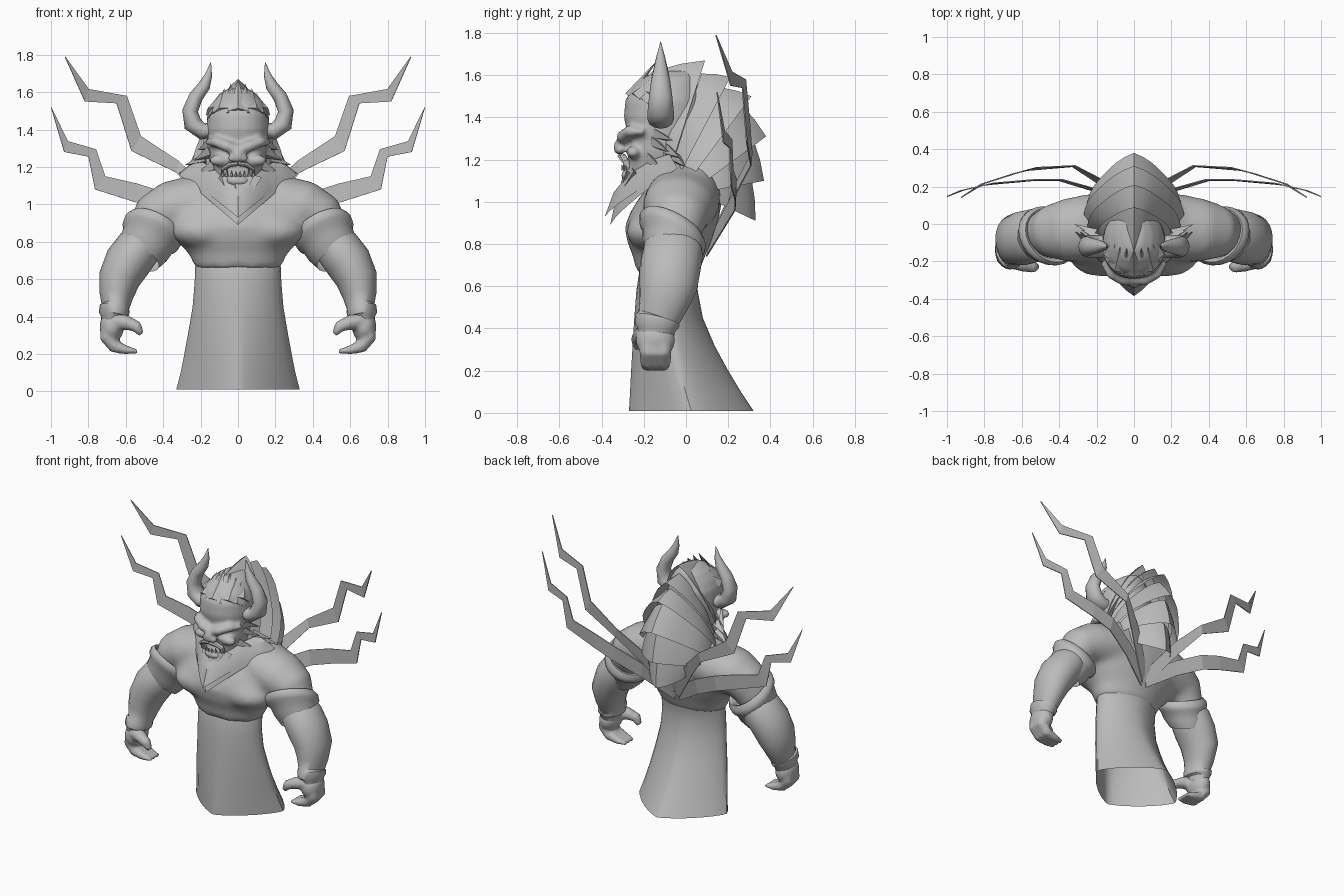
import bpy, bmesh, math
from mathutils import Vector as V, Matrix

GREY = bpy.data.materials.new("stone_grey")
GREY.diffuse_color = (0.5, 0.5, 0.5, 1)


def finish(name, bm, angle=40, mirror=False):
    bmesh.ops.recalc_face_normals(bm, faces=bm.faces)
    me = bpy.data.meshes.new(name)
    bm.to_mesh(me)
    bm.free()
    me.materials.append(GREY)
    ob = bpy.data.objects.new(name, me)
    bpy.context.collection.objects.link(ob)
    bpy.ops.object.select_all(action='DESELECT')
    ob.select_set(True)
    bpy.context.view_layer.objects.active = ob
    if angle:
        bpy.ops.object.shade_smooth_by_angle(angle=math.radians(angle))
    if mirror:
        ob.modifiers.new("mirror", 'MIRROR').use_mirror_merge = False
    return ob


def loft(bm, rings, closed=True, cap=True):
    vs = [[bm.verts.new(p) for p in r] for r in rings]
    n = len(vs[0])
    for a, b in zip(vs, vs[1:]):
        for i in range(n if closed else n - 1):
            j = (i + 1) % n
            bm.faces.new((a[i], a[j], b[j], b[i]))
    if cap and closed:
        bm.faces.new(vs[0][::-1])
        bm.faces.new(vs[-1])


def level(z, hx, front, back, power=2.2, n=28):
    # horizontal superellipse ring
    pts = []
    for k in range(n):
        a = 2 * math.pi * k / n
        c, s = math.cos(a), math.sin(a)
        pts.append(V((hx * math.copysign(abs(c) ** (2 / power), c),
                      (front + back) / 2 + (back - front) / 2 * math.copysign(abs(s) ** (2 / power), s), z)))
    return pts


def tube(bm, pts, n=12):
    # pts: (x, y, z, side radius, depth radius); depth is mostly along y
    P = [V(p[:3]) for p in pts]
    rings = []
    for i, p in enumerate(pts):
        t = (P[min(i + 1, len(P) - 1)] - P[max(i - 1, 0)]).normalized()
        v = (V((0, 1, 0)) - t * t.y).normalized()
        u = v.cross(t)
        rings.append([P[i] + u * p[3] * math.cos(2 * math.pi * k / n) + v * p[4] * math.sin(2 * math.pi * k / n)
                      for k in range(n)])
    loft(bm, rings)


def ball(bm, c, r, n=16):
    m = Matrix.Translation(c) @ Matrix.Diagonal((*r, 1))
    bmesh.ops.create_uvsphere(bm, u_segments=n, v_segments=n * 2 // 3, radius=1, matrix=m)


def spike(bm, base, tip, w, d, out=(0.3, 1, 0.2)):
    # flat four-sided tuft, thin along the outward direction
    b, t = V(base), V(tip)
    ax = (t - b).normalized()
    u = ax.cross(V(out)).normalized()
    v = ax.cross(u)
    ring = [bm.verts.new(b + o) for o in (u * w, v * d, -u * w, -v * d)]
    top = bm.verts.new(t)
    for i in range(4):
        bm.faces.new((ring[i], ring[(i + 1) % 4], top))
    bm.faces.new(ring[::-1])


def melt(ob, size, steps):
    # fuse overlapping volumes into one soft body
    r = ob.modifiers.new("fuse", 'REMESH')
    r.mode, r.voxel_size, r.use_smooth_shade = 'VOXEL', size, True
    s = ob.modifiers.new("soften", 'SMOOTH')
    s.factor, s.iterations = 0.5, steps


# hollow robe, diamond-shaped at the hem and rounder at the waist
bm = bmesh.new()
loft(bm, [level(*r) for r in ((.01, .33, -.27, .32, 1.3), (.1, .307, -.265, .26, 1.35), (.2, .287, -.26, .2, 1.4),
                              (.32, .265, -.253, .135, 1.5), (.45, .243, -.245, .08, 1.6),
                              (.58, .232, -.235, .055, 1.75), (.68, .228, -.22, .06, 1.9), (.74, .22, -.2, .08, 2))],
     True, False)
finish("robe", bm)

# chest, pectorals, shoulders and upper arms
bm = bmesh.new()
loft(bm, [level(*r, 2) for r in ((.66, .23, -.235, .06), (.74, .265, -.25, .09), (.81, .34, -.28, .12),
                                 (.88, .39, -.29, .145), (.94, .42, -.27, .16), (1.0, .42, -.235, .17),
                                 (1.09, .37, -.17, .17), (1.16, .25, -.1, .15), (1.21, .13, -.06, .1))])
for s in (-1, 1):
    ball(bm, (s * .17, -.15, .86), (.19, .135, .1))
    tube(bm, [(s * .1, 0, 1.03, .16, .17), (s * .24, -.02, 1.0, .155, .18), (s * .36, -.035, .975, .15, .17),
              (s * .44, -.04, .93, .135, .145), (s * .485, -.05, .85, .11, .12), (s * .52, -.06, .77, .09, .1)], 20)
melt(finish("chest_and_shoulders", bm), .022, 6)

# forearms with wrist roll
bm = bmesh.new()
tube(bm, [(.49, -.045, .82, .1, .12), (.53, -.06, .77, .122, .143), (.59, -.075, .69, .125, .145),
          (.635, -.085, .6, .112, .138), (.65, -.11, .51, .09, .115), (.655, -.13, .45, .074, .1),
          (.66, -.135, .44, .082, .108), (.665, -.14, .41, .08, .104), (.668, -.14, .395, .066, .09),
          (.67, -.145, .36, .06, .085)], 20)
finish("forearm", bm, 40, True)

# slanted rolled cuffs that taper into the forearms
bm = bmesh.new()
up = V((-.52, .55, 1)).normalized()
e1 = (V((1, 0, 0)) - up * up.x).normalized()
e2 = up.cross(e1)
rings = []
for h, r in ((.03, .12), (-.005, .135), (-.015, .153), (.01, .168), (.045, .164), (.065, .148), (.12, .14), (.18, .118)):
    c = V((.448, -.062, .872)) + V((.46, -.1, -.88)) * h
    rings.append([c + e1 * r * math.cos(a * math.pi / 12) + e2 * r * 1.05 * math.sin(a * math.pi / 12)
                  for a in range(24)])
loft(bm, rings, True, False)
finish("arm_cuff", bm, 60, True)

# hands: palm, curled finger mass, thumb
bm = bmesh.new()
ball(bm, (.675, -.145, .345), (.066, .095, .085))
for y in (-.18, -.145, -.11):
    tube(bm, [(.695, y, .36, .036, .045), (.7, y, .29, .042, .042), (.66, y, .24, .036, .038),
              (.6, y, .222, .025, .034), (.535, y, .213, .01, .02)], 8)
tube(bm, [(.66, -.19, .38, .05, .05), (.59, -.215, .365, .04, .042), (.54, -.23, .345, .032, .034),
          (.517, -.23, .305, .018, .02)], 8)
melt(finish("hand", bm, 40, True), .012, 3)

# head with brow, cheeks, nose and chin
bm = bmesh.new()
loft(bm, [level(*r, 2.2, 24) for r in ((1.08, .1, -.25, .05), (1.15, .13, -.275, .08), (1.24, .155, -.275, .08),
                                       (1.29, .16, -.27, .08), (1.4, .17, -.295, .08), (1.48, .165, -.288, .08),
                                       (1.54, .14, -.255, .06), (1.59, .1, -.2, .05), (1.62, .05, -.14, .03))])
for s in (-1, 1):
    tube(bm, [(s * .0, -.3, 1.29, .025, .025), (s * .06, -.3, 1.31, .03, .03), (s * .12, -.265, 1.335, .028, .03),
              (s * .165, -.2, 1.33, .015, .02)])
    ball(bm, (s * .1, -.25, 1.235), (.055, .035, .03))
    ball(bm, (s * .03, -.31, 1.245), (.025, .025, .02))
ball(bm, (0, -.315, 1.26), (.028, .03, .04))
ball(bm, (0, -.27, 1.125), (.065, .04, .03))
melt(finish("head", bm), .013, 3)

# moustache
bm = bmesh.new()
tube(bm, [(0, -.305, 1.218, .012, .02), (.045, -.3, 1.212, .014, .02), (.08, -.285, 1.19, .011, .018),
          (.09, -.27, 1.16, .003, .004)], 8)
finish("moustache", bm, 40, True)

# teeth and tusks
bm = bmesh.new()
for x, h in ((.012, .03), (.035, .035), (.06, .055), (.08, .035)):
    spike(bm, (x, -.3 + x * .3, 1.15), (x, -.31 + x * .3, 1.15 + h), .01, .01)
finish("teeth", bm, 0, True)

# chin beard
bm = bmesh.new()
spike(bm, (0, -.25, 1.13), (0, -.34, .98), .09, .05)
for s in (-1, 1):
    spike(bm, (s * .07, -.23, 1.14), (s * .05, -.32, 1.03), .06, .04)
finish("chin_beard", bm, 0)

# horns
bm = bmesh.new()
tube(bm, [(.12, -.12, 1.4, .04, .055), (.19, -.12, 1.39, .045, .062), (.242, -.12, 1.43, .05, .062),
          (.256, -.12, 1.5, .042, .055), (.225, -.12, 1.575, .038, .045), (.18, -.12, 1.635, .033, .033),
          (.158, -.12, 1.69, .02, .02), (.145, -.12, 1.76, .001, .001)], 12)
finish("horn", bm, 50, True)

# layered mane: each hood flares out to a pointed rim
def rim(w, yb, zb, yt, zt):
    pts = []
    for k in range(-8, 9):
        a = k / 8 * math.pi / 2
        h = .8 * math.cos(a) + .2 * max(0, 1 - abs(a) / .7)
        pts.append(V((w * math.sin(a), yb + (yt - yb) * h, zb + (zt - zb) * h)))
    return pts


core = V((0, -.02, 1.28))
rims = [rim(*r) for r in ((.15, -.11, 1.2, -.14, 1.63), (.2, -.06, 1.2, .09, 1.67), (.25, -.02, 1.15, .21, 1.59),
                          (.27, .03, 1.12, .31, 1.5), (.255, .07, 1.08, .38, 1.31), (.22, .11, 1.05, .37, 1.1),
                          (.15, .14, 1.0, .33, .91))]
bm = bmesh.new()
for i in range(1, len(rims)):
    f = .98 if i == 1 else .84
    root = [core + (p - core) * f for p in rims[i - 1]]
    mid = [a.lerp(b, .5) + (a.lerp(b, .5) - core) * .02 for a, b in zip(root, rims[i])]
    loft(bm, [root, mid, rims[i]], False)
finish("mane", bm, 30)

# swept fringe lying on the crown
bm = bmesh.new()
for k in range(-4, 5):
    a = k * .33
    s, c = math.sin(a), math.cos(a)
    spike(bm, (.15 * s, -.125 - .145 * c, 1.5 - .02 * (k % 2)), (.12 * s, -.075 - .06 * c, 1.672 - .026 * abs(k)),
          .05, .022, (s, -c, .7))
finish("fringe", bm, 0)

# cheek tufts
bm = bmesh.new()
for b, t in (((.14, -.14, 1.32), (.215, -.06, 1.29)), ((.14, -.15, 1.28), (.235, -.08, 1.235)),
             ((.17, -.08, 1.24), (.285, -.03, 1.21)), ((.2, -.05, 1.21), (.32, .0, 1.165)),
             ((.12, -.17, 1.2), (.25, -.1, 1.14))):
    spike(bm, b, t, .04, .025)
finish("cheek_tufts", bm, 0, True)

# two V-shaped beard collars
bm = bmesh.new()
for w, y0, z0 in ((.29, -.385, .93), (.315, -.36, .89)):
    low, top = [], []
    for k in range(-8, 9):
        t = abs(k) / 8
        low.append(V((w * k / 8, y0 + (-.04 - y0) * t ** 1.25, z0 + (1.16 - z0) * t)))
        top.append(V((.2 * k / 8, -.27 + .2 * t ** 1.6, 1.13 + .1 * t)))
    mid = [a.lerp(b, .5) + V((0, -.015, .015)) for a, b in zip(low, top)]
    loft(bm, [low, mid, top], False)
finish("beard_collar", bm, 30)

# zigzag energy ribbons from the back: (upper edge, lower edge) pairs
upper = [((.0, .13, .86), (.02, .11, .76)), ((.16, .235, 1.08), (.2, .225, 1.01)), ((.315, .315, 1.23), (.33, .31, 1.17)),
         ((.52, .305, 1.365), (.57, .29, 1.285)), ((.595, .285, 1.58), (.65, .27, 1.54)),
         ((.80, .22, 1.617), (.82, .215, 1.55)), ((.925, .145, 1.79), (.926, .145, 1.787))]
lower = [((.0, .125, .84), (.02, .1, .74)), ((.2, .19, .97), (.22, .18, .87)), ((.38, .24, 1.06), (.4, .235, .96)),
         ((.535, .24, 1.11), (.545, .235, 1.01)), ((.71, .225, 1.15), (.765, .215, 1.08)),
         ((.76, .22, 1.295), (.80, .21, 1.255)), ((.91, .185, 1.338), (.93, .18, 1.28)),
         ((1.0, .15, 1.52), (1.0, .15, 1.517))]
for name, pairs in (("upper_bolt", upper), ("lower_bolt", lower)):
    bm = bmesh.new()
    loft(bm, [list(map(V, p)) for p in pairs], False)
    ob = finish(name, bm, 0, True)
    ob.modifiers.new("thickness", 'SOLIDIFY').thickness = .006
